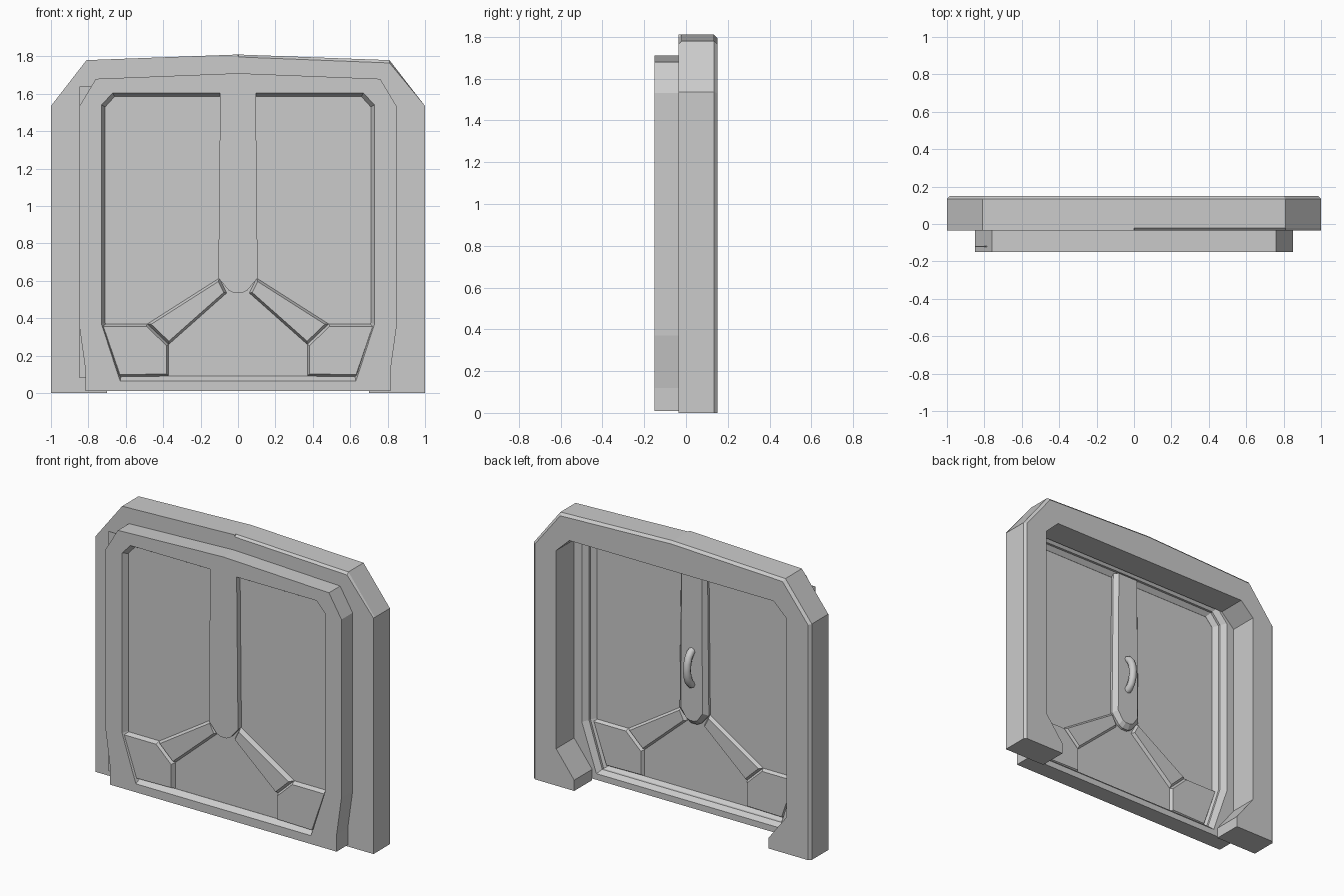
import bpy, bmesh, math
from mathutils import Vector

if "Cube" in bpy.data.objects:
    bpy.data.objects.remove(bpy.data.objects["Cube"])


def mirrored(half):
    """Close a right-hand half outline (bottom to top) with its mirror image."""
    return half + [(-x, z) for x, z in reversed(half) if abs(x) > 1e-6]


def inset(pts, d):
    """Mitred inset of a 2D outline."""
    n = len(pts)
    area = sum(pts[i][0] * pts[(i + 1) % n][1] - pts[(i + 1) % n][0] * pts[i][1] for i in range(n))
    s = 1 if area > 0 else -1
    out = []
    for i in range(n):
        p0, p, p1 = (Vector(pts[(i + k) % n]) for k in (-1, 0, 1))
        a, b = (p - p0).normalized(), (p1 - p).normalized()
        na, nb = Vector((-a.y, a.x)) * s, Vector((-b.y, b.x)) * s
        m = (na + nb) / (1 + na.dot(nb))
        out.append(tuple(p + m * d))
    return out


def loft(name, levels, closed=False):
    """Bridge matching (y, outline) levels; cap the ends unless closed into a ring."""
    bm = bmesh.new()
    rows = [[bm.verts.new((x, y, z)) for x, z in pts] for y, pts in levels]
    n = len(rows[0])
    pairs = list(zip(rows, rows[1:]))
    if closed:
        pairs.append((rows[-1], rows[0]))
    else:
        bm.faces.new(rows[0])
        bm.faces.new(rows[-1][::-1])
    for a, b in pairs:
        for i in range(n):
            j = (i + 1) % n
            bm.faces.new((a[i], a[j], b[j], b[i]))
    bmesh.ops.recalc_face_normals(bm, faces=bm.faces)
    me = bpy.data.meshes.new(name)
    bm.to_mesh(me)
    bm.free()
    ob = bpy.data.objects.new(name, me)
    bpy.context.collection.objects.link(ob)
    return ob


# Outer frame: inverted U with inward toes and a chamfered back edge
outer = [(1, 0), (1, 1.535), (0.81, 1.78), (0.002, 1.81), (0, 1.81),
         (-0.81, 1.78), (-1, 1.535), (-1, 0)]
inner = [(-0.70, 0), (-0.70, 0.07), (-0.83, 0.24), (-0.83, 1.53), (-0.735, 1.62),
         (0.735, 1.62), (0.83, 1.53), (0.83, 0.24), (0.70, 0.07), (0.70, 0)]
front_edge = list(outer)
front_edge[2], front_edge[3] = (0.81, 1.765), (0.002, 1.797)   # worn right top edge
c = 0.016
back_edge = [(1 - c, 0), (1 - c, 1.53), (0.80, 1.764), (0.002, 1.794), (0, 1.794),
             (-0.80, 1.764), (-1 + c, 1.53), (-1 + c, 0)]
loft("outer_frame", [(-0.035, front_edge + inner), (-0.021, outer + inner),
                     (0.134, outer + inner), (0.15, back_edge + inner)])

# Door rim: closed ring with sloped inner walls front and back
rim = mirrored([(0.815, 0.01), (0.815, 0.12), (0.85, 0.37), (0.85, 1.53), (0.76, 1.68), (0, 1.71)])
front_in = mirrored([(0.63, 0.065), (0.649, 0.12), (0.73, 0.37), (0.73, 1.54), (0.67, 1.605), (0, 1.605)])
floor_in = mirrored([(0.625, 0.09), (0.635, 0.12), (0.71, 0.375), (0.71, 1.53), (0.66, 1.585), (0, 1.585)])
mid_in = mirrored([(0.645, 0.075), (0.66, 0.12), (0.74, 0.37), (0.74, 1.54), (0.68, 1.61), (0, 1.615)])
back_in = mirrored([(0.67, 0.05), (0.69, 0.11), (0.775, 0.36), (0.775, 1.55), (0.70, 1.635), (0, 1.65)])
loft("door_rim", [(-0.15, rim), (-0.15, front_in), (-0.115, floor_in), (-0.10, floor_in),
                  (-0.075, mid_in), (-0.06, mid_in), (-0.035, back_in), (-0.035, rim)], closed=True)

# Thin recessed panel
panel = inset(floor_in, -0.006)
loft("door_panel", [(-0.114, panel), (-0.101, panel)])

# Centre post with rounded lower end, thicker towards the back
post = mirrored([(0.022, 0.535), (0.05, 0.55), (0.105, 0.615), (0.095, 1.605)])
post_back = mirrored([(0.016, 0.565), (0.04, 0.575), (0.078, 0.63), (0.073, 1.605)])
loft("centre_post", [(-0.15, post), (-0.085, post), (-0.058, post_back)])

# Diagonal braces and lower corner feet, raised on both sides of the panel
brace = [(0.06, 0.535), (0.37, 0.26), (0.485, 0.37), (0.10, 0.615)]
foot = [(0.37, 0.09), (0.64, 0.085), (0.738, 0.37), (0.485, 0.37), (0.37, 0.26)]
for side, s in (("right", 1), ("left", -1)):
    for part, shape in (("brace", brace), ("foot", foot)):
        pts = [(x * s, z) for x, z in shape]
        top = inset(pts, 0.013)
        loft(f"{side}_{part}", [(-0.142, top), (-0.113, pts), (-0.102, pts), (-0.082, top)])

# Thin hinge strip on the left of the door
strip = [(-0.848, 0.08), (-0.785, 0.08), (-0.785, 1.64), (-0.848, 1.64)]
loft("hinge_strip", [(-0.122, strip), (-0.118, strip)])

# Arched pull handle on the back of the post
cu = bpy.data.curves.new("pull_handle", "CURVE")
cu.dimensions = "3D"
cu.bevel_depth = 0.024
cu.bevel_resolution = 2
cu.use_fill_caps = True
sp = cu.splines.new("POLY")
steps = 8
sp.points.add(steps)
for i, p in enumerate(sp.points):
    t = math.pi * i / steps
    p.co = (0, -0.07 + 0.06 * math.sin(t), 0.91 - 0.11 * math.cos(t), 1)
bpy.context.collection.objects.link(bpy.data.objects.new("pull_handle", cu))
